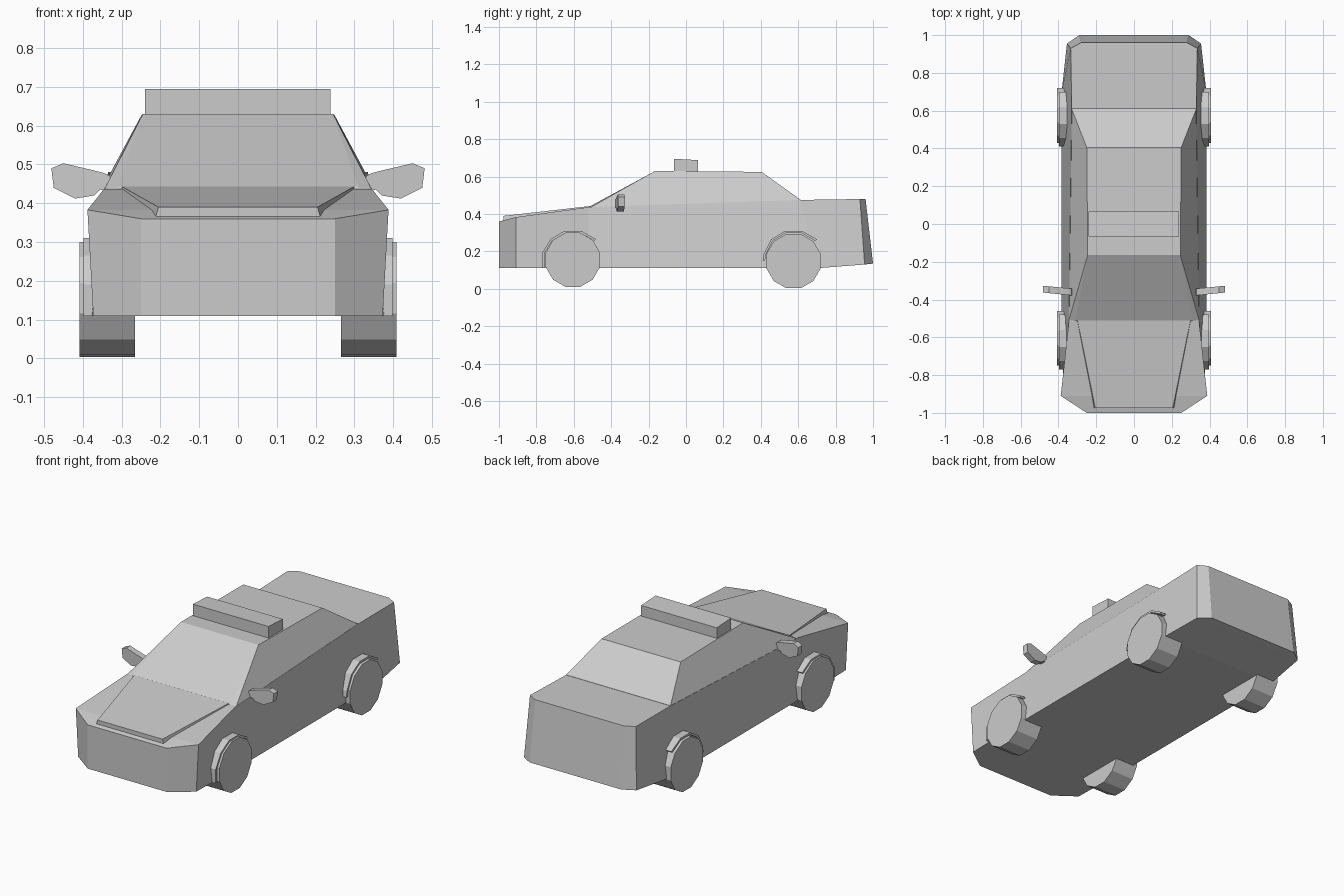
import bpy, bmesh, math

if "Cube" in bpy.data.objects:
    bpy.data.objects.remove(bpy.data.objects["Cube"])


def make(name, verts, faces):
    me = bpy.data.meshes.new(name)
    me.from_pydata(verts, [], faces)
    bm = bmesh.new()
    bm.from_mesh(me)
    bmesh.ops.remove_doubles(bm, verts=bm.verts, dist=1e-5)
    bmesh.ops.recalc_face_normals(bm, faces=bm.faces)
    bm.to_mesh(me)
    bm.free()
    ob = bpy.data.objects.new(name, me)
    bpy.context.collection.objects.link(ob)
    return ob


def loft(name, low, top):
    """Closed shell from half outlines (front to back), mirrored in x."""
    n = len(low)
    verts = [(s * x, y, z) for rail in (low, top) for s in (1, -1) for x, y, z in rail]
    LR, LL, TR, TL = 0, n, 2 * n, 3 * n
    faces = [(LR, LL, TL, TR), (LR + n - 1, LL + n - 1, TL + n - 1, TR + n - 1)]
    for i in range(n - 1):
        for a, b in ((LR, TR), (LL, TL), (LR, LL), (TR, TL)):
            faces.append((a + i, a + i + 1, b + i + 1, b + i))
    return make(name, verts, faces)


def prism(name, pts, place, d0, d1):
    """Extrude a 2D profile between two depths; place maps (u, v, depth) to xyz."""
    n = len(pts)
    verts = [place(u, v, d) for d in (d0, d1) for u, v in pts]
    faces = [tuple(range(n)), tuple(range(n, 2 * n))]
    faces += [(i, (i + 1) % n, n + (i + 1) % n, n + i) for i in range(n)]
    return make(name, verts, faces)


# Lower body with chamfered corners
loft("body",
     [(.25, -1, .11), (.373, -.91, .11), (.383, -.52, .11), (.383, .70, .11),
      (.355, .955, .13), (.29, 1, .135)],
     [(.25, -1, .36), (.388, -.91, .383), (.345, -.52, .437), (.33, .61, .475),
      (.335, .93, .48), (.28, .96, .48)])

# Cabin with sloped windscreen and rear window
loft("cabin",
     [(.31, -.515, .435), (.345, -.51, .435), (.33, .61, .472)],
     [(.31, -.51, .443), (.245, -.165, .63), (.25, .405, .625)])
# Rear window slope
loft("rear_window",
     [(.25, .405, .47), (.33, .612, .47)],
     [(.25, .405, .625), (.33, .612, .476)])

# Raised bonnet panel
loft("bonnet",
     [(.215, -.975, .355), (.31, -.46, .42)],
     [(.205, -.975, .39), (.31, -.455, .449)])

# Roof light bar
prism("roof_light_bar", [(-.065, .62), (.065, .62), (.065, .688), (-.065, .695)],
      lambda u, v, d: (d, u, v), -.24, .238)

wheel = [(.15 * math.cos(math.radians(15 + 30 * i)),
          .15 * math.sin(math.radians(15 + 30 * i))) for i in range(12)]
arches = {
    "front": [(-.165, -.045), (-.165, .035), (-.12, .11), (-.045, .155), (.045, .155), (.125, .11)],
    "rear": [(-.165, -.005), (-.16, .03), (-.12, .11), (-.045, .155), (.045, .155), (.125, .11)],
}
mirror = [(.325, .43), (.355, .435), (.37, .42), (.42, .412), (.475, .44), (.481, .49),
          (.45, .503), (.365, .483), (.345, .478), (.33, .47)]

for side, s in (("right", 1), ("left", -1)):
    for end, cy, cz in (("front", -.605, .155), ("rear", .575, .148)):
        # Wheels
        prism(f"{end}_{side}_wheel", wheel,
              lambda u, v, d: (s * d, cy + u, cz + v), .265, .408)
        # Thin wheel-arch trims
        arc = arches[end]
        verts = [(s * x, cy + u * k, .155 + v * k)
                 for x in (.33, .398) for k in (1, .925) for u, v in arc]
        n = len(arc)
        faces = [(0, n, 3 * n, 2 * n), (n - 1, 2 * n - 1, 4 * n - 1, 3 * n - 1)]
        for i in range(n - 1):
            for a, b in ((0, n), (n, 3 * n), (3 * n, 2 * n), (2 * n, 0)):
                faces.append((a + i, a + i + 1, b + i + 1, b + i))
        make(f"{end}_{side}_arch_trim", verts, faces)
    # Door mirrors
    prism(f"{side}_door_mirror", mirror,
          lambda u, v, d: (s * u, d + (u - .33) * .1, v), -.378, -.342)
